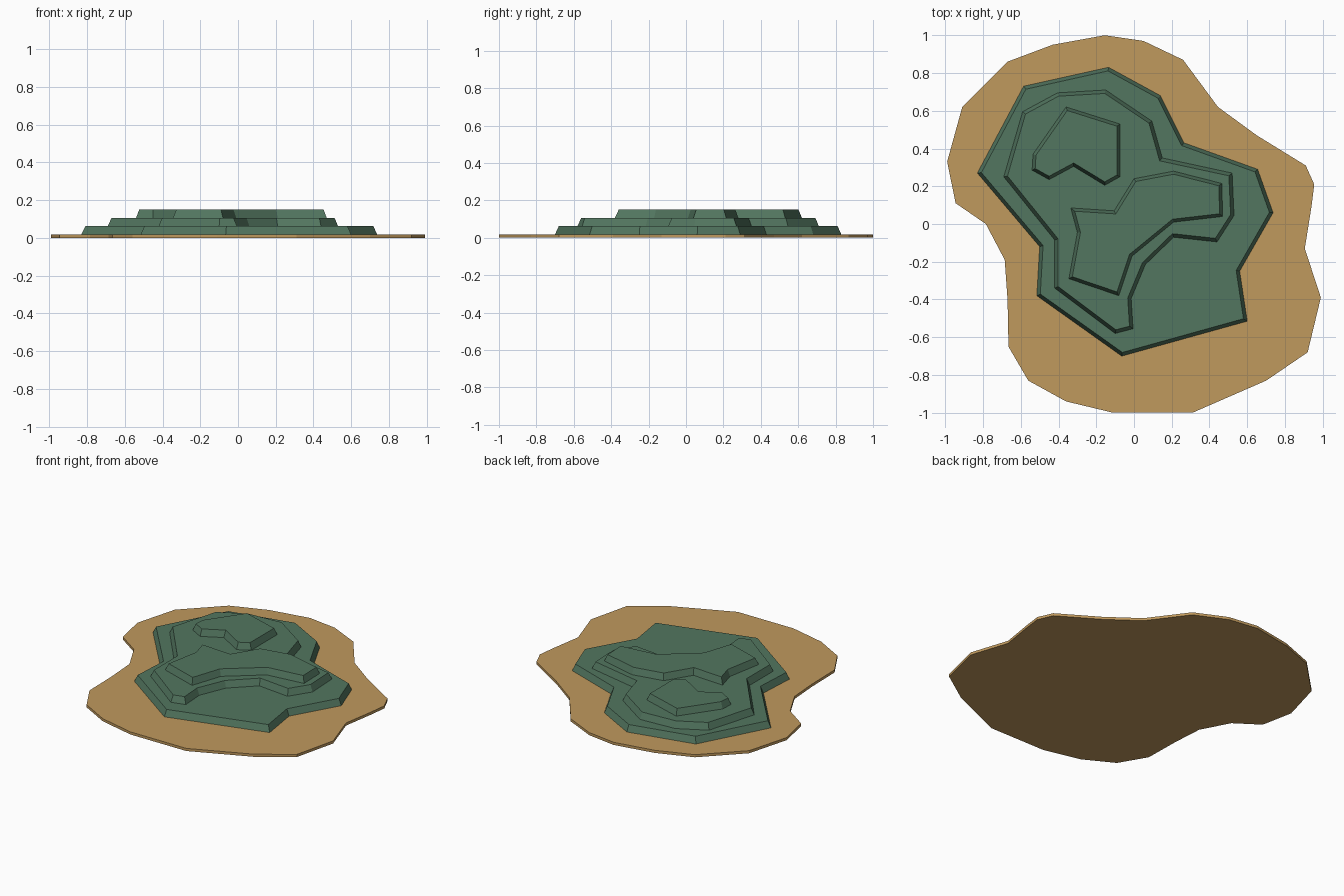
import bpy, bmesh
from mathutils import Vector

if "Cube" in bpy.data.objects:
    bpy.data.objects.remove(bpy.data.objects["Cube"])


def material(name, color):
    m = bpy.data.materials.new(name)
    m.diffuse_color = color
    m.use_nodes = True
    m.node_tree.nodes["Principled BSDF"].inputs["Base Color"].default_value = m.diffuse_color
    return m


def inset(points, d):
    # mitred inward offset of a clockwise outline
    pts = [Vector(p) for p in points]
    out = []
    for i, p in enumerate(pts):
        a = (p - pts[i - 1]).normalized()
        b = (pts[(i + 1) % len(pts)] - p).normalized()
        na, nb = Vector((a.y, -a.x)), Vector((b.y, -b.x))
        out.append(p + (na + nb) * d / (1 + na.dot(nb)))
    return out


def slab(name, outline, z0, z1, slope, mat):
    bm = bmesh.new()
    low = [bm.verts.new((x, y, z0)) for x, y in outline]
    high = [bm.verts.new((x, y, z1)) for x, y in inset(outline, slope)]
    bm.faces.new(low)
    bm.faces.new(high)
    n = len(low)
    for i in range(n):
        j = (i + 1) % n
        bm.faces.new((low[i], low[j], high[j], high[i]))
    bmesh.ops.recalc_face_normals(bm, faces=bm.faces)
    me = bpy.data.meshes.new(name)
    bm.to_mesh(me)
    bm.free()
    me.materials.append(mat)
    ob = bpy.data.objects.new(name, me)
    bpy.context.collection.objects.link(ob)
    return ob


sand = material("sand", (0.53, 0.32, 0.11, 1))
grass = material("grass", (0.085, 0.18, 0.115, 1))

# Outlines run clockwise seen from above
shore = [(-.155, 1), (.05, .97), (.26, .87), (.445, .62), (.65, .47), (.91, .31),
         (.955, .21), (.94, .09), (.905, -.13), (.99, -.39), (.92, -.68), (.70, -.83),
         (.31, -1), (-.11, -1), (-.36, -.94), (-.56, -.83), (-.665, -.65), (-.67, -.40),
         (-.685, -.19), (-.785, 0), (-.945, .11), (-.99, .33), (-.91, .62),
         (-.67, .86), (-.43, .95)]
lower = [(-.135, .83), (.14, .68), (.265, .43), (.655, .29), (.737, .06), (.56, -.25),
         (.60, -.515), (-.065, -.70), (-.515, -.38), (-.50, -.12), (-.83, .27),
         (-.585, .73)]
middle = [(-.15, .71), (.095, .545), (.15, .35), (.52, .27), (.53, .045), (.44, -.095),
          (.21, -.07), (.06, -.215), (-.015, -.395), (-.005, -.555), (-.10, -.58),
          (-.42, -.34), (-.42, -.085), (-.69, .25), (-.59, .595), (-.405, .695)]
north = [(-.36, .62), (-.075, .53), (-.075, .25), (-.155, .205), (-.32, .305),
         (-.45, .235), (-.54, .285), (-.535, .37)]
south = [(.21, .28), (.465, .215), (.47, .04), (.21, .01), (-.01, -.17), (-.08, -.38),
         (-.345, -.29), (-.30, -.045), (-.335, .085), (-.105, .07), (0, .24)]

# Beach and stepped terraces
slab("beach", shore, 0, .018, 0, sand)
slab("lower_terrace", lower, .018, .062, .018, grass)
slab("middle_terrace", middle, .062, .106, .018, grass)
slab("north_plateau", north, .106, .15, .016, grass)
slab("south_plateau", south, .106, .15, .016, grass)
